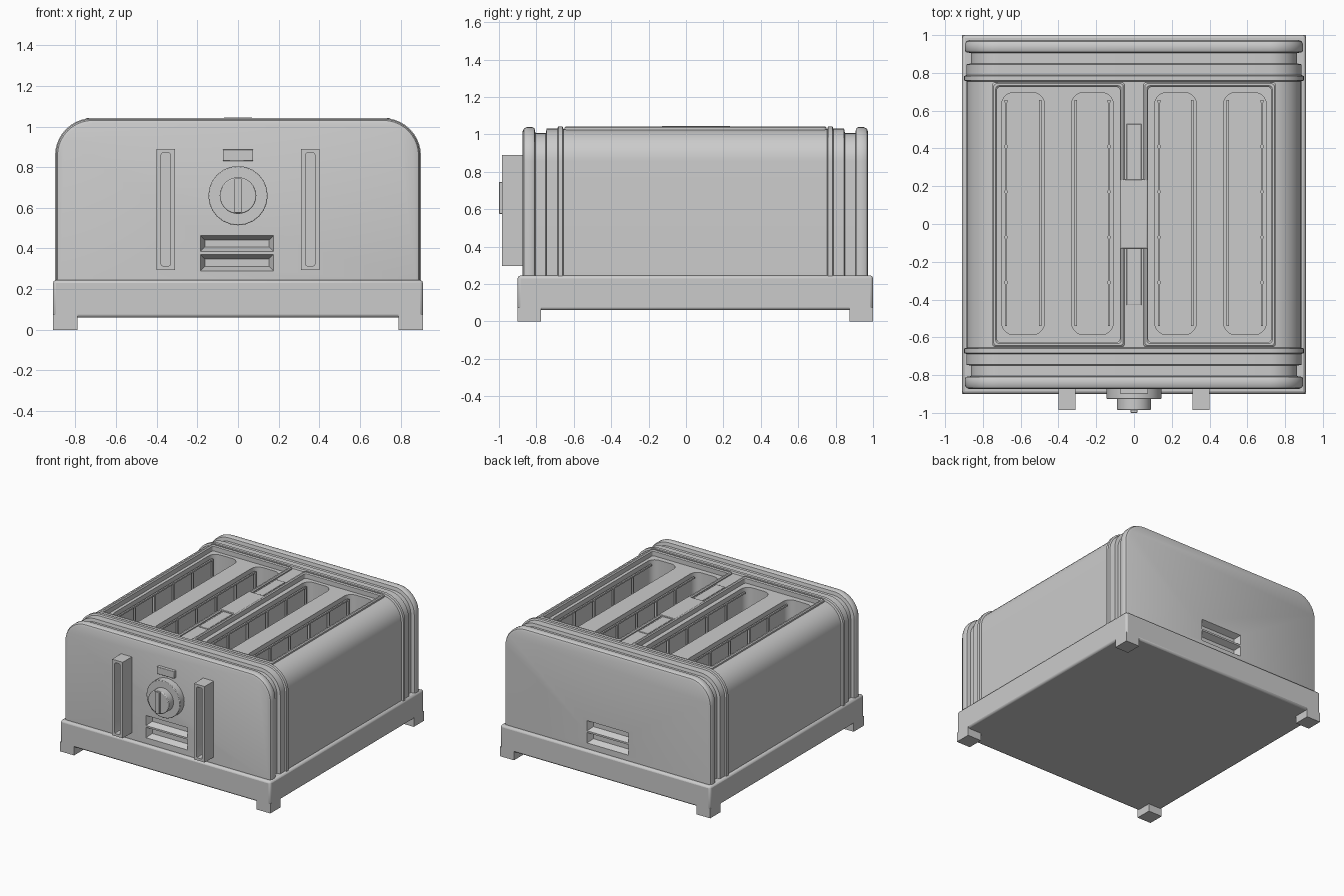
import bpy, bmesh, math
from mathutils import Matrix, Vector

if "Cube" in bpy.data.objects:
    bpy.data.objects.remove(bpy.data.objects["Cube"], do_unlink=True)

grey = bpy.data.materials.new("plain_grey")
grey.use_nodes = True
grey.diffuse_color = (0.6, 0.6, 0.6, 1)
grey.node_tree.nodes["Principled BSDF"].inputs["Base Color"].default_value = (0.6, 0.6, 0.6, 1)


def finish(name, bm, bevel=0):
    bmesh.ops.recalc_face_normals(bm, faces=bm.faces)
    me = bpy.data.meshes.new(name)
    bm.to_mesh(me)
    bm.free()
    me.materials.append(grey)
    ob = bpy.data.objects.new(name, me)
    bpy.context.collection.objects.link(ob)
    if bevel:
        mod = ob.modifiers.new("Bevel", "BEVEL")
        mod.width, mod.segments, mod.limit_method = bevel, 2, "ANGLE"
    return ob


def add_box(bm, x, y, z):
    size = Vector((x[1] - x[0], y[1] - y[0], z[1] - z[0]))
    mid = Vector((sum(x), sum(y), sum(z))) / 2
    bmesh.ops.create_cube(bm, size=1, matrix=Matrix.Translation(mid) @ Matrix.Diagonal((*size, 1)))


def loft(bm, rings):
    rows = [[bm.verts.new(p) for p in ring] for ring in rings]
    for a, b in zip(rows, rows[1:]):
        for i in range(len(a)):
            j = (i + 1) % len(a)
            bm.faces.new((a[i], a[j], b[j], b[i]))
    bm.faces.new(rows[0])
    bm.faces.new(rows[-1])


def rounded_rect(x0, x1, y0, y1, r, n=5):
    pts = []
    corners = ((x1 - r, y1 - r), (x0 + r, y1 - r), (x0 + r, y0 + r), (x1 - r, y0 + r))
    for q, (cx, cy) in enumerate(corners):
        for k in range(n + 1):
            a = math.pi / 2 * (q + k / n)
            pts.append((cx + r * math.cos(a), cy + r * math.sin(a)))
    return pts


def disc(bm, y0, y1, r, z, n):
    bmesh.ops.create_cone(
        bm, cap_ends=True, segments=n, radius1=r, radius2=r, depth=y1 - y0,
        matrix=Matrix.Translation((0, (y0 + y1) / 2, z)) @ Matrix.Rotation(math.pi / 2, 4, "X"))


def cut(target, bm):
    cutter = finish("cutter", bm)
    cutter.hide_render = True
    mod = target.modifiers.new("Cut", "BOOLEAN")
    mod.operation, mod.solver, mod.object = "DIFFERENCE", "EXACT", cutter
    bpy.context.view_layer.objects.active = target
    bpy.ops.object.modifier_apply(modifier=mod.name)
    bpy.data.objects.remove(cutter, do_unlink=True)


# base tray and feet
bm = bmesh.new()
add_box(bm, (-0.91, 0.91), (-0.9, 1.0), (0.06, 0.245))
finish("base", bm, 0.015)
bm = bmesh.new()
for x in ((-0.91, -0.79), (0.79, 0.91)):
    for y in ((-0.9, -0.775), (0.875, 1.0)):
        add_box(bm, x, y, (0, 0.075))
finish("feet", bm)


# body shell: arched section swept front to back with stepped end bands
def arch(y, inset):
    w, h, r = 0.9 - inset, 1.042 - inset, 0.185 - inset
    pts = [(-w, y, 0.23)]
    for k in range(21):
        a = math.pi - math.pi / 2 * (k % 11 if k < 11 else k - 10) / 10
        if k < 11:
            pts.append((-w + r + r * math.cos(a), y, h - r + r * math.sin(a)))
    pts += [(-p[0], y, p[2]) for p in reversed(pts)]
    return pts


bands = [(-0.873, 0.026), (-0.867, 0.012), (-0.852, 0.004), (-0.82, 0.004), (-0.81, 0.01),
         (-0.805, 0.036), (-0.75, 0.036), (-0.745, 0.012), (-0.688, 0.012),
         (-0.683, 0), (-0.66, 0), (-0.655, 0.014)]
bands += [(0.1 - y, i) for y, i in reversed(bands)]
bm = bmesh.new()
loft(bm, [arch(y, i) for y, i in bands])
body = finish("body", bm)

# recessed top panels
bm = bmesh.new()
for x in ((-0.73, -0.07), (0.07, 0.73)):
    add_box(bm, x, (-0.63, 0.73), (1.0, 1.2))
cut(body, bm)

# bread slots
slots = ((-0.7, -0.475), (-0.33, -0.11), (0.11, 0.33), (0.475, 0.7))
bm = bmesh.new()
for x0, x1 in slots:
    ring = rounded_rect(x0, x1, -0.585, 0.695, 0.06)
    loft(bm, [[(x, y, z) for x, y in ring] for z in (0.4, 1.1)])
cut(body, bm)

# tapered vents, two in front and two behind
bm = bmesh.new()
for face, side in ((-0.873, 1), (0.973, -1)):
    for z0, z1 in ((0.29, 0.371), (0.385, 0.464)):
        rings = []
        for depth, t in ((-0.02, -0.01), (0.045, 0.022)):
            y = face + side * depth
            rings.append([(-0.185 + t, y, z0 + t), (0.175 - t, y, z0 + t),
                          (0.175 - t, y, z1 - t), (-0.185 + t, y, z1 - t)])
        loft(bm, rings)
cut(body, bm)

# raised rims around the top panels
for name, s in (("left_panel_rim", 1), ("right_panel_rim", -1)):
    bm = bmesh.new()
    rings = [(0.05, 0.99), (0.05, 1.036), (0.057, 1.043), (0.068, 1.043), (0.075, 1.036), (0.075, 0.99)]
    rows = []
    for t, z in rings:
        ring = rounded_rect(t, 0.8 - t, -0.7 + t, 0.8 - t, 0.015, 3)
        rows.append([bm.verts.new((s * x, y, z)) for x, y in ring])
    for a, b in zip(rows, rows[1:] + rows[:1]):
        for i in range(len(a)):
            j = (i + 1) % len(a)
            bm.faces.new((a[i], a[j], b[j], b[i]))
    finish(name, bm)

# centre divider strip and plate
bm = bmesh.new()
add_box(bm, (-0.04, 0.04), (-0.43, 0.53), (1.0, 1.034))
add_box(bm, (-0.07, 0.07), (-0.13, 0.235), (1.0, 1.045))
finish("centre_divider", bm, 0.004)

# wire guides inside the slots
bm = bmesh.new()
for x0, x1 in slots:
    for x in (x0 + 0.022, x1 - 0.022):
        for k in range(5):
            y = -0.55 + 0.24 * (k + 1)
            add_box(bm, (x - 0.007, x + 0.007), (y - 0.007, y + 0.007), (0.4, 0.975))
        for z in (0.55, 0.965):
            add_box(bm, (x - 0.006, x + 0.006), (-0.54, 0.65), (z, z + 0.012))
finish("slot_guides", bm)

# lever rails with a long recess
for name, s in (("left_lever_rail", 1), ("right_lever_rail", -1)):
    c = s * 0.355
    bm = bmesh.new()
    add_box(bm, (c - 0.046, c + 0.046), (-0.985, -0.86), (0.295, 0.89))
    rail = finish(name, bm)
    bm = bmesh.new()
    ring = rounded_rect(c - 0.023, c + 0.023, 0.315, 0.87, 0.008, 2)
    loft(bm, [[(x, y, z) for x, z in ring] for y in (-1.1, -0.91)])
    cut(rail, bm)

# dial
bm = bmesh.new()
disc(bm, -0.926, -0.86, 0.146, 0.66, 24)
finish("dial_flange", bm, 0.004)
bm = bmesh.new()
disc(bm, -0.985, -0.92, 0.09, 0.66, 32)
finish("dial_knob", bm, 0.005)
bm = bmesh.new()
add_box(bm, (-0.018, 0.018), (-1.0, -0.97), (0.575, 0.745))
finish("dial_pointer", bm, 0.003)

# small button plate
bm = bmesh.new()
add_box(bm, (-0.075, 0.075), (-0.898, -0.86), (0.83, 0.886))
finish("button", bm, 0.003)

bpy.ops.object.select_all(action="DESELECT")
for ob in bpy.context.scene.objects:
    if ob.type == "MESH":
        ob.select_set(True)
        bpy.context.view_layer.objects.active = ob
bpy.ops.object.shade_smooth_by_angle(angle=math.radians(32))
